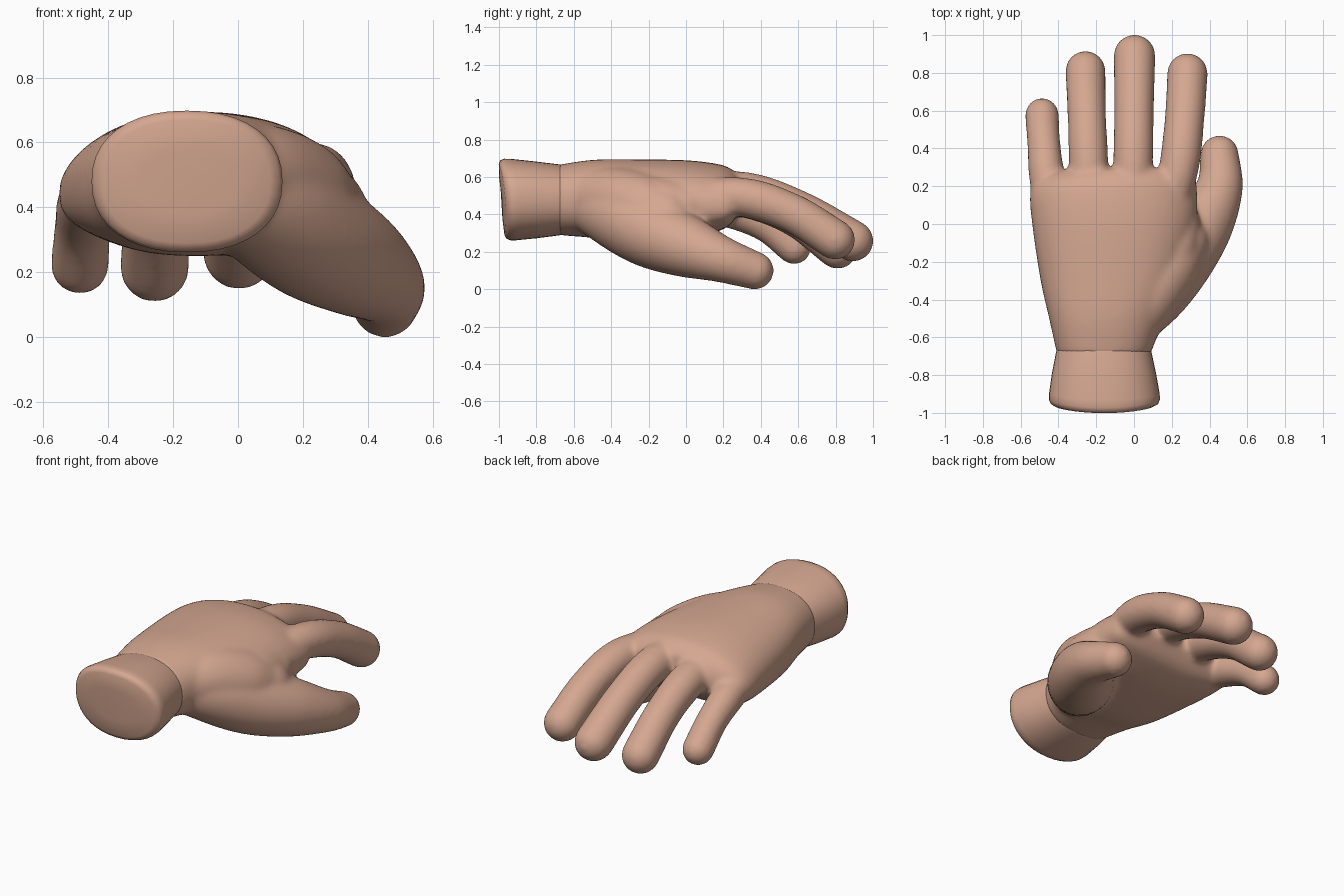
import bpy, bmesh, math
from mathutils import Vector

if "Cube" in bpy.data.objects:
    bpy.data.objects.remove(bpy.data.objects["Cube"])

skin = bpy.data.materials.new("skin")
skin.diffuse_color = (0.66, 0.385, 0.28, 1)
skin.use_nodes = True
skin.node_tree.nodes["Principled BSDF"].inputs["Base Color"].default_value = skin.diffuse_color
SIDES = 40


def loft(bm, rings):
    """Skin a list of equal point rings and cap both ends."""
    vs = [[bm.verts.new(p) for p in ring] for ring in rings]
    for a, b in zip(vs, vs[1:]):
        for i in range(len(a)):
            j = (i + 1) % len(a)
            bm.faces.new((a[i], a[j], b[j], b[i]))
    bm.faces.new(vs[0][::-1])
    bm.faces.new(vs[-1])


def spline(rows, steps):
    """Smooth interpolation through rows of numbers."""
    rows = [Vector(r) for r in rows]
    out = []
    for i in range(len(rows) - 1):
        p1, p2 = rows[i], rows[i + 1]
        p0 = rows[i - 1] if i else 2 * p1 - p2
        p3 = rows[i + 2] if i + 2 < len(rows) else 2 * p2 - p1
        for s in range(steps):
            t = s / steps
            out.append(0.5 * (2 * p1 + (p2 - p0) * t + (2 * p0 - 5 * p1 + 4 * p2 - p3) * t * t
                              + (3 * p1 - p0 - 3 * p2 + p3) * t ** 3))
    return out + [rows[-1]]


def section(y, x0, x1, top, bottom, droop=0.0, tilt=0.0, bow=0.0, power=2.3):
    """Rounded cross-section; droop sags the sides, tilt leans it in y, bow curves it in y."""
    ring = []
    cx, cz = (x0 + x1) / 2, (top + bottom) / 2
    for i in range(SIDES):
        a = 2 * math.pi * i / SIDES
        c, s = math.cos(a), math.sin(a)
        x = cx + (x1 - x0) / 2 * math.copysign(abs(c) ** (2 / power), c)
        z = cz + (top - bottom) / 2 * math.copysign(abs(s) ** (2 / power), s)
        ring.append((x, y - tilt * (z - cz) + bow * (x - cx) ** 2, z - droop * (x + 0.1) ** 2))
    return ring


def digit(bm, rows):
    """Round tube along (x, y, z, radius) rows with a domed tip."""
    pts = spline(rows, 8)
    rings = []

    def ring(c, d, r):
        u = d.cross(Vector((0, 0, 1))).normalized()
        v = u.cross(d)
        return [c + r * (u * math.cos(a) + v * math.sin(a))
                for a in (2 * math.pi * k / SIDES for k in range(SIDES))]
    for i, p in enumerate(pts):
        d = (pts[min(i + 1, len(pts) - 1)].xyz - pts[max(i - 1, 0)].xyz).normalized()
        rings.append(ring(p.xyz, d, p.w))
    for k in range(1, 9):
        a = math.pi / 2 * k / 8.2
        rings.append(ring(p.xyz + d * p.w * math.sin(a), d, p.w * math.cos(a)))
    loft(bm, rings)


def finish(bm, name):
    bmesh.ops.recalc_face_normals(bm, faces=bm.faces)
    mesh = bpy.data.meshes.new(name)
    bm.to_mesh(mesh)
    bm.free()
    mesh.materials.append(skin)
    ob = bpy.data.objects.new(name, mesh)
    bpy.context.collection.objects.link(ob)
    for f in mesh.polygons:
        f.use_smooth = True
    return ob


# Hand: palm, fingers and thumb fused into one smooth skin
bm = bmesh.new()
palm = [(-0.69, -0.408, 0.088, 0.665, 0.29, 0.0),
        (-0.50, -0.45, 0.16, 0.692, 0.275, 0.03),
        (-0.30, -0.495, 0.25, 0.695, 0.25, 0.08),
        (0.00, -0.54, 0.325, 0.69, 0.27, 0.17),
        (0.17, -0.55, 0.335, 0.67, 0.31, 0.25),
        (0.24, -0.50, 0.32, 0.645, 0.35, 0.32),
        (0.29, -0.36, 0.25, 0.60, 0.42, 0.35)]
loft(bm, [section(*r) for r in spline(palm, 6)])

digits = [
    # little finger
    [(-0.40, -0.1, 0.46, 0.06), (-0.455, 0.2, 0.43, 0.093), (-0.477, 0.42, 0.345, 0.088), (-0.487, 0.578, 0.222, 0.09)],
    # ring finger
    [(-0.23, -0.1, 0.52, 0.08), (-0.24, 0.3, 0.49, 0.103), (-0.25, 0.58, 0.385, 0.102), (-0.257, 0.81, 0.215, 0.107)],
    # middle finger
    [(-0.02, -0.1, 0.53, 0.08), (-0.005, 0.3, 0.525, 0.104), (0.0, 0.6, 0.425, 0.105), (0.003, 0.892, 0.258, 0.111)],
    # index finger
    [(0.15, -0.1, 0.49, 0.07), (0.235, 0.28, 0.495, 0.104), (0.268, 0.56, 0.41, 0.105), (0.283, 0.797, 0.265, 0.108)],
    # thumb
    [(-0.10, -0.62, 0.48, 0.11), (0.07, -0.4, 0.41, 0.18), (0.22, -0.2, 0.31, 0.192), (0.36, 0.0, 0.23, 0.168),
     (0.452, 0.19, 0.16, 0.125), (0.453, 0.368, 0.1, 0.102)],
    # web between thumb and palm
    [(-0.05, -0.6, 0.48, 0.13), (0.06, -0.4, 0.48, 0.175), (0.17, -0.22, 0.43, 0.185), (0.25, -0.10, 0.385, 0.15)],
    [(0.1, -0.35, 0.52, 0.11), (0.2, -0.15, 0.47, 0.13), (0.235, 0.0, 0.44, 0.115)],
]
for rows in digits:
    digit(bm, rows)
hand = finish(bm, "hand")
remesh = hand.modifiers.new("fuse", 'REMESH')
remesh.mode = 'VOXEL'
remesh.voxel_size = 0.013
remesh.use_smooth_shade = True
smooth = hand.modifiers.new("soften", 'SMOOTH')
smooth.factor = 0.5
smooth.iterations = 20

# Wrist: flared stub with a rounded, bowed and slightly leaning end
bm = bmesh.new()
wrist = [(-0.63, -0.402, 0.082, 0.655, 0.30, 0.0, 0.0),
         (-0.68, -0.413, 0.093, 0.668, 0.288, 0.0, 0.0),
         (-0.80, -0.435, 0.117, 0.683, 0.273, 0.02, 0.1),
         (-0.92, -0.45, 0.136, 0.697, 0.262, 0.06, 0.25),
         (-0.955, -0.451, 0.137, 0.698, 0.262, 0.08, 0.3),
         (-0.976, -0.440, 0.128, 0.690, 0.27, 0.08, 0.3),
         (-0.986, -0.415, 0.10, 0.67, 0.29, 0.08, 0.3),
         (-0.990, -0.30, 0.0, 0.58, 0.38, 0.08, 0.3)]
loft(bm, [section(y, a, b, t, u, 0.0, k, w, 2.25) for y, a, b, t, u, k, w in wrist])
finish(bm, "wrist")
